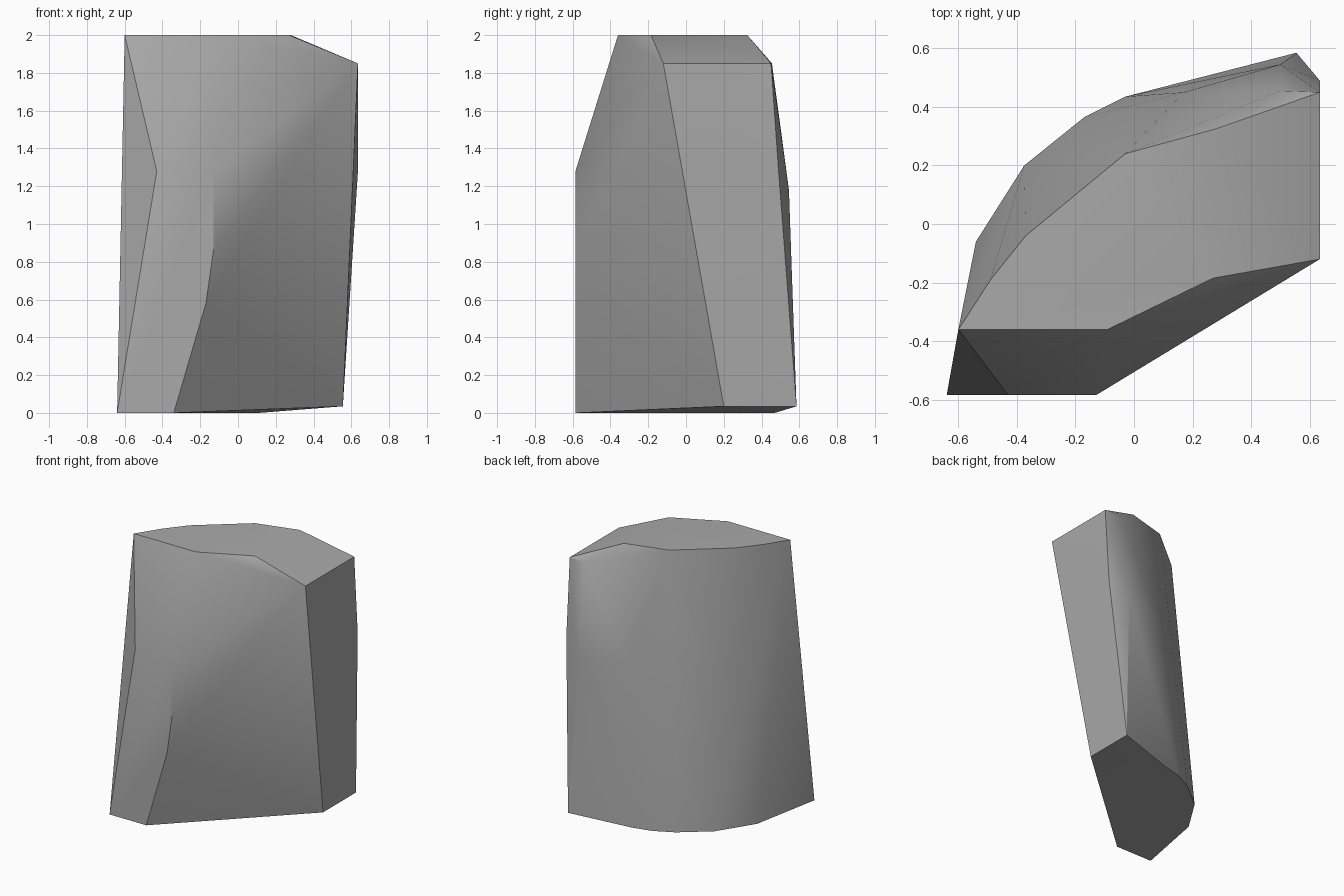
import bpy, bmesh, math

cube = bpy.data.objects.get("Cube")
if cube:
    bpy.data.objects.remove(cube, do_unlink=True)

# Single stone colour
stone = bpy.data.materials.new("stone_grey")
stone.use_nodes = True
grey = (0.4, 0.4, 0.4, 1)
stone.diffuse_color = grey
stone.node_tree.nodes["Principled BSDF"].inputs["Base Color"].default_value = grey

# Corners of the chiselled block, grouped by level
FRONT = -0.585
base = [(-.64, FRONT, 0), (-.34, FRONT, 0), (.555, .2, .035), (.555, .585, .035),
        (.11, .47, 0), (-.03, .435, 0), (-.17, .365, 0), (-.375, .2, 0), (-.54, -.06, 0)]
front_edge = [(x, FRONT, z) for x, z in
              ((-.17, .58), (-.13, .86), (-.13, 1.28), (-.43, 1.28))]
back_bulge = [(.17, .45, 1.2), (.5, .545, 1.18), (.635, .49, 1.28)]
top_bevel = [(.635, -.12, 1.85), (.635, .45, 1.85), (.5, .455, 1.85)]
top = [(x, y, 2) for x, y in
       ((-.6, -.36), (-.09, -.36), (.27, -.185), (.28, .325),
        (-.03, .24), (-.37, -.04), (-.49, -.19))]

# Wrap the corners in one faceted shell
bm = bmesh.new()
for co in base + front_edge + back_bulge + top_bevel + top:
    bm.verts.new(co)
hull = bmesh.ops.convex_hull(bm, input=bm.verts[:])
loose = [v for v in bm.verts if not v.link_faces]
bmesh.ops.delete(bm, geom=loose, context='VERTS')
bmesh.ops.dissolve_limit(bm, angle_limit=math.radians(1),
                         verts=bm.verts[:], edges=bm.edges[:])
bmesh.ops.recalc_face_normals(bm, faces=bm.faces[:])

mesh = bpy.data.meshes.new("rock")
bm.to_mesh(mesh)
bm.free()
mesh.materials.append(stone)
rock = bpy.data.objects.new("rock", mesh)
bpy.context.collection.objects.link(rock)

# Soft shading over shallow facets, crisp main edges
bpy.context.view_layer.objects.active = rock
rock.select_set(True)
bpy.ops.object.shade_smooth_by_angle(angle=math.radians(30))
